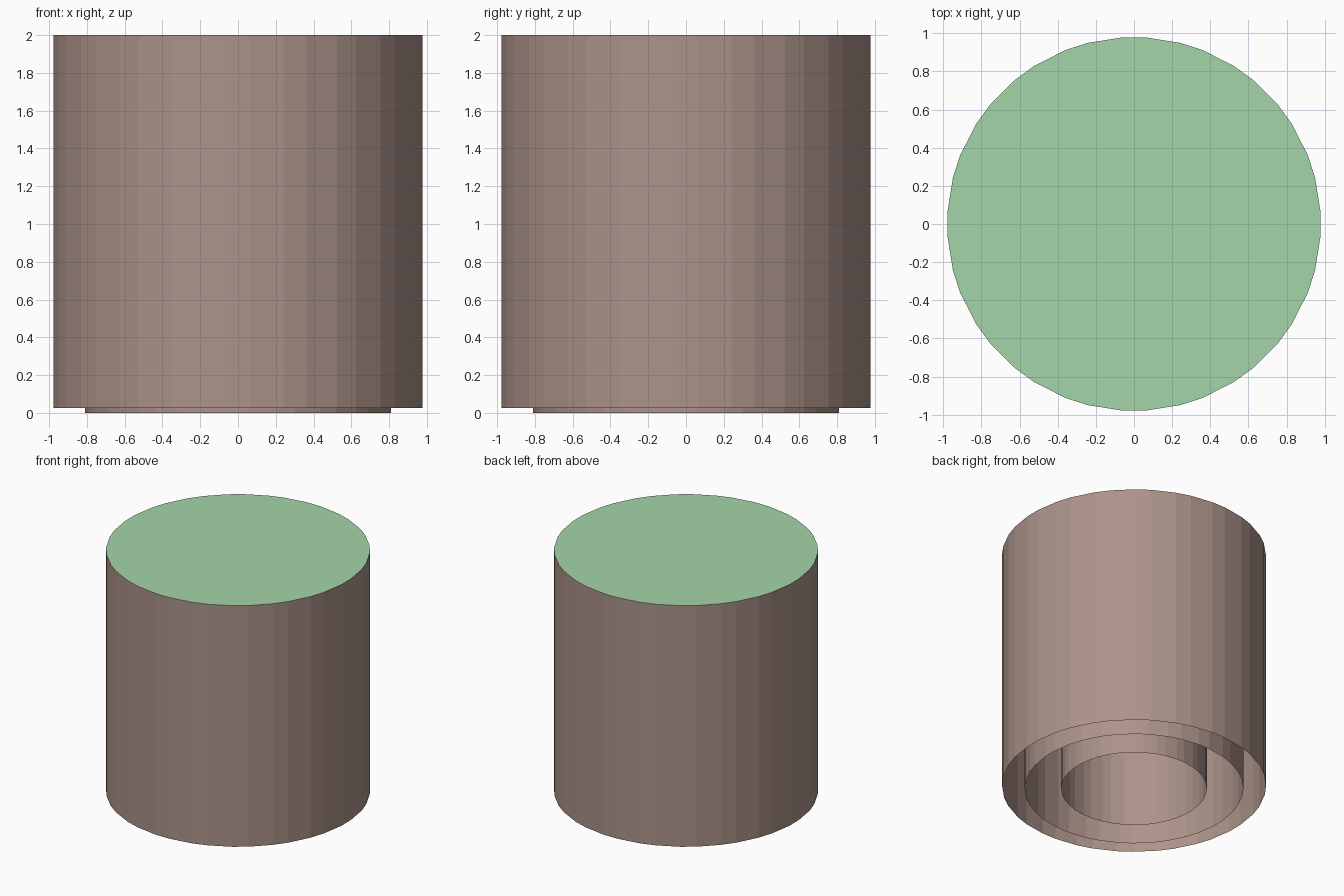
import bpy, bmesh, math

if "Cube" in bpy.data.objects:
    bpy.data.objects.remove(bpy.data.objects["Cube"])


def material(name, srgb):
    m = bpy.data.materials.new(name)
    lin = [((c / 255 + 0.055) / 1.055) ** 2.4 for c in srgb]
    m.diffuse_color = (*lin, 1.0)
    m.use_nodes = True
    m.node_tree.nodes["Principled BSDF"].inputs["Base Color"].default_value = m.diffuse_color
    return m


BROWN = material("earth brown", (172, 147, 138))
GREEN = material("soft green", (165, 213, 169))

# Twenty-sided outline with each corner bevelled into a pair of points
ANGLES = [math.radians(18 * i + d) for i in range(20) for d in (-3.6, 3.6)]


def ring(bm, radius, z):
    return [bm.verts.new((radius * math.cos(a), radius * math.sin(a), z)) for a in ANGLES]


def shell(name, radius, bottom, top, capped=False):
    """Thin open-bottomed tube, optionally closed by a green cap."""
    bm = bmesh.new()
    low, high = ring(bm, radius, bottom), ring(bm, radius, top)
    n = len(low)
    for i in range(n):
        j = (i + 1) % n
        bm.faces.new((low[i], low[j], high[j], high[i]))
    if capped:
        bm.faces.new(high).material_index = 1
    mesh = bpy.data.meshes.new(name)
    bm.to_mesh(mesh)
    bm.free()
    mesh.materials.append(BROWN)
    mesh.materials.append(GREEN)
    obj = bpy.data.objects.new(name, mesh)
    bpy.context.collection.objects.link(obj)
    return obj


# Outer drum with green top, and two nested tubes reaching the ground
shell("outer_drum", 0.98, 0.025, 2.0, capped=True)
shell("middle_tube", 0.812, 0.0, 1.99)
shell("inner_tube", 0.54, 0.0, 1.99)
